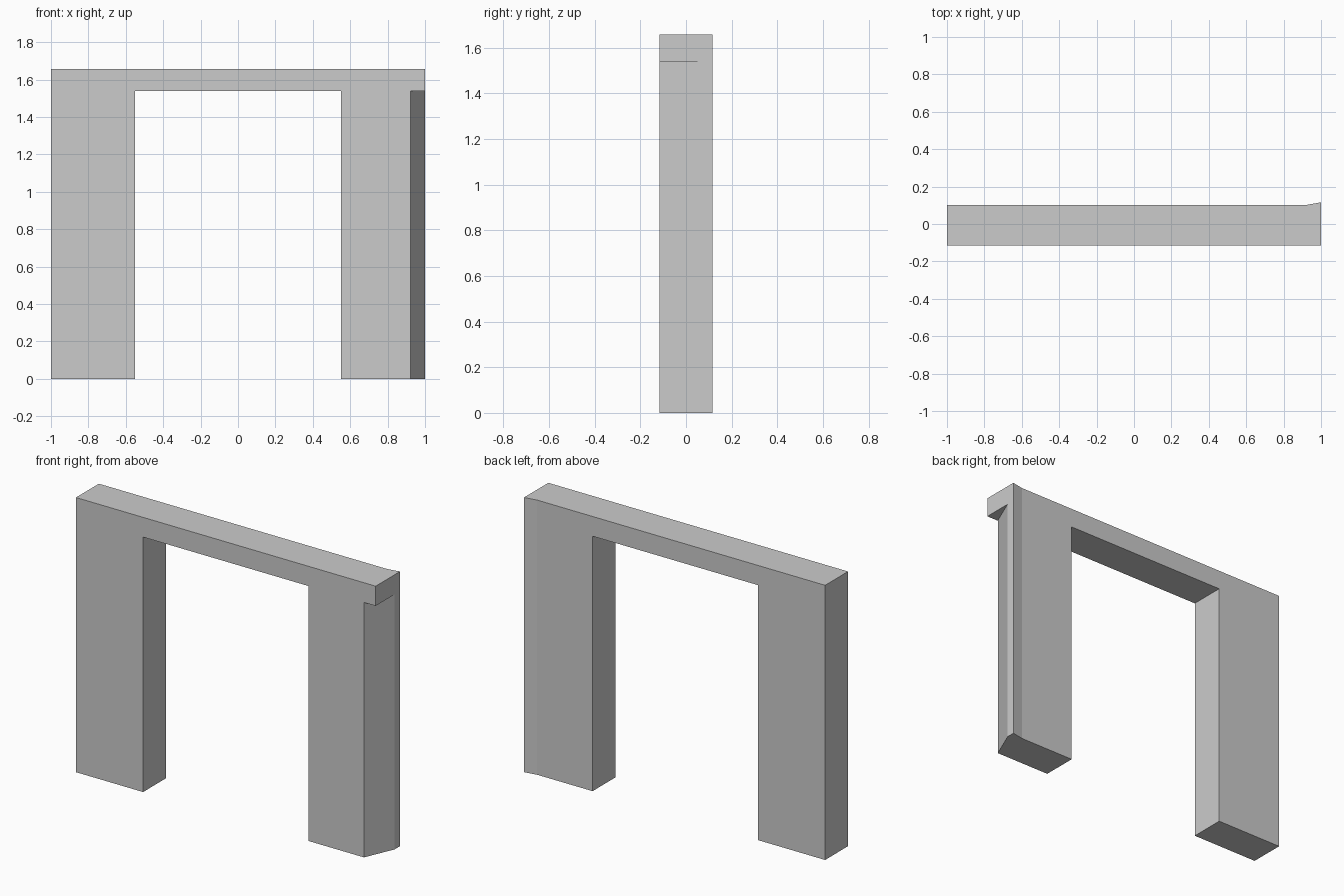
import bpy
import bmesh

cube = bpy.data.objects.get("Cube")
if cube:
    bpy.data.objects.remove(cube, do_unlink=True)

TOP, LINTEL = 1.657, 1.538      # wall top and lintel underside
FRONT, BACK = -0.116, 0.102
FLARE = 0.116                   # back corner at the flared end
INNER, BEND = 0.552, 0.922      # opening half width, start of the angled end

grey = bpy.data.materials.new("plain_grey")
grey.use_nodes = True
colour = (0.6, 0.6, 0.6, 1)
grey.diffuse_color = colour
grey.node_tree.nodes["Principled BSDF"].inputs["Base Color"].default_value = colour


def prism(name, outline, z0, z1):
    """Extrude a plan outline from z0 up to z1."""
    bm = bmesh.new()
    face = bm.faces.new([bm.verts.new((x, y, z0)) for x, y in outline])
    up = bmesh.ops.extrude_face_region(bm, geom=[face])["geom"]
    verts = [g for g in up if isinstance(g, bmesh.types.BMVert)]
    bmesh.ops.translate(bm, verts=verts, vec=(0, 0, z1 - z0))
    bmesh.ops.recalc_face_normals(bm, faces=bm.faces)
    mesh = bpy.data.meshes.new(name)
    bm.to_mesh(mesh)
    bm.free()
    mesh.materials.append(grey)
    obj = bpy.data.objects.new(name, mesh)
    bpy.context.collection.objects.link(obj)
    return obj


def cut(target, cutter):
    """Subtract the cutter, then discard it."""
    cutter.hide_render = True
    mod = target.modifiers.new(cutter.name, 'BOOLEAN')
    mod.operation = 'DIFFERENCE'
    mod.solver = 'EXACT'
    mod.object = cutter
    bpy.context.view_layer.objects.active = target
    bpy.ops.object.modifier_apply(modifier=mod.name)
    bpy.data.objects.remove(cutter, do_unlink=True)


# Wall with a slightly flared back corner
wall = prism("doorway_wall", [(-1, FRONT), (1, FRONT), (1, FLARE),
                              (BEND, BACK), (-1, BACK)], 0, TOP)

# Door opening between the two piers
cut(wall, prism("opening_cutter", [(-INNER, -1), (INNER, -1),
                                   (INNER, 1), (-INNER, 1)], -1, LINTEL))

# Slanted end of the left pier, below the lintel overhang
slope_x, slope_y = 1 - BEND, 0.065 - FRONT
cut(wall, prism("slant_cutter", [(BEND - slope_x, FRONT - slope_y),
                                 (1 + slope_x, 0.065 + slope_y),
                                 (2, FRONT - slope_y)], -1, LINTEL))
